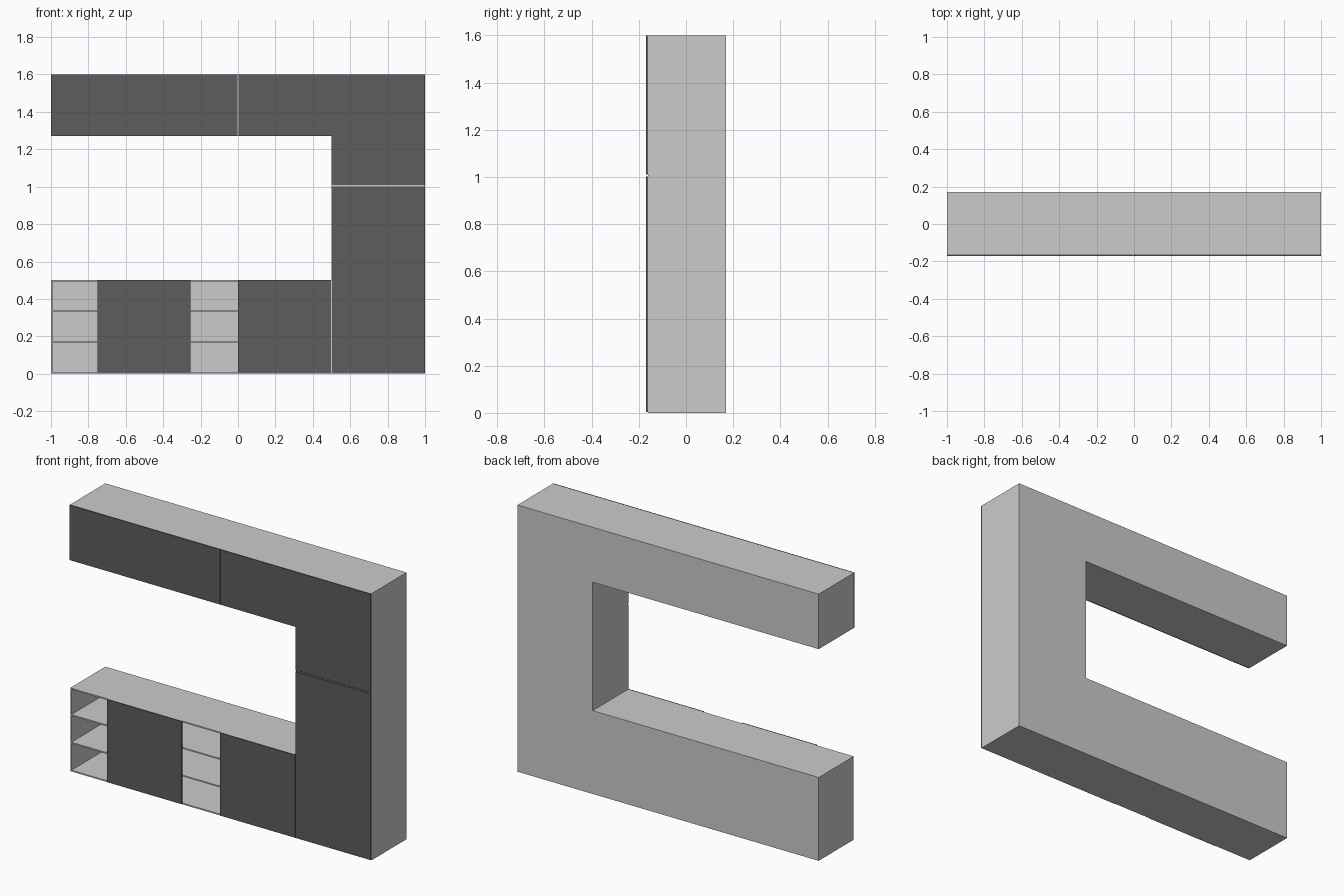
import bpy, bmesh

if "Cube" in bpy.data.objects:
    bpy.data.objects.remove(bpy.data.objects["Cube"])

FRONT, FACE, BACK = -0.17, -0.162, 0.17   # door front, carcass front, back
T = 0.008                                 # board thickness
G = 0.0015                                # half gap between doors

dark = bpy.data.materials.new("dark_front")
dark.diffuse_color = (0.11, 0.11, 0.11, 1)
dark.use_nodes = True
dark.node_tree.nodes["Principled BSDF"].inputs["Base Color"].default_value = dark.diffuse_color


def prism(name, outline, y0, y1, mat=None):
    """Extrude an x/z outline from y0 to y1."""
    bm = bmesh.new()
    face = bm.faces.new([bm.verts.new((x, y0, z)) for x, z in outline])
    ext = bmesh.ops.extrude_face_region(bm, geom=[face])
    verts = [v for v in ext["geom"] if isinstance(v, bmesh.types.BMVert)]
    bmesh.ops.translate(bm, vec=(0, y1 - y0, 0), verts=verts)
    bmesh.ops.recalc_face_normals(bm, faces=bm.faces)
    mesh = bpy.data.meshes.new(name)
    bm.to_mesh(mesh)
    bm.free()
    ob = bpy.data.objects.new(name, mesh)
    bpy.context.collection.objects.link(ob)
    if mat:
        mesh.materials.append(mat)
    return ob


def box(name, x0, x1, z0, z1, y0=FACE, y1=BACK, mat=None):
    return prism(name, [(x0, z0), (x1, z0), (x1, z1), (x0, z1)], y0, y1, mat)


def door(name, x0, x1, z0, z1):
    return box(name, x0, x1, z0, z1, FRONT, FACE, dark)


# Closed carcasses: tall cabinet and wall cabinet
box("tall_cabinet", 0.5, 1, 0, 1.6)
box("wall_cabinet", -1, 0.5, 1.27, 1.6)

# Low cabinet made of boards, with shelves running behind the doors
box("low_bottom", -1, 0.5, 0, T)
box("low_top", -1, 0.5, 0.5 - T, 0.5)
box("low_left_side", -1, -1 + T, T, 0.5 - T)
box("low_right_side", 0.5 - T, 0.5, T, 0.5 - T)
box("low_back", -1 + T, 0.5 - T, T, 0.5 - T, BACK - T, BACK)
for i, z in enumerate((0.172, 0.338)):
    box(f"shelf_{i + 1}", -1 + T, 0.5 - T, z - T / 2, z + T / 2, FACE, BACK - T)

# Doors
door("low_door_left", -0.75, -0.255, 0.004, 0.5)
door("low_door_right", 0, 0.5 - G, 0.004, 0.5)
door("tall_door", 0.5 + G, 1, 0.004, 1.002)
door("wall_door", -1, -G, 1.27, 1.6)

# L-shaped panel wrapping the upper corner
prism("corner_panel", [(G, 1.27), (0.5, 1.27), (0.5, 1.01), (1, 1.01),
                       (1, 1.6), (G, 1.6)], FRONT, FACE, dark)
